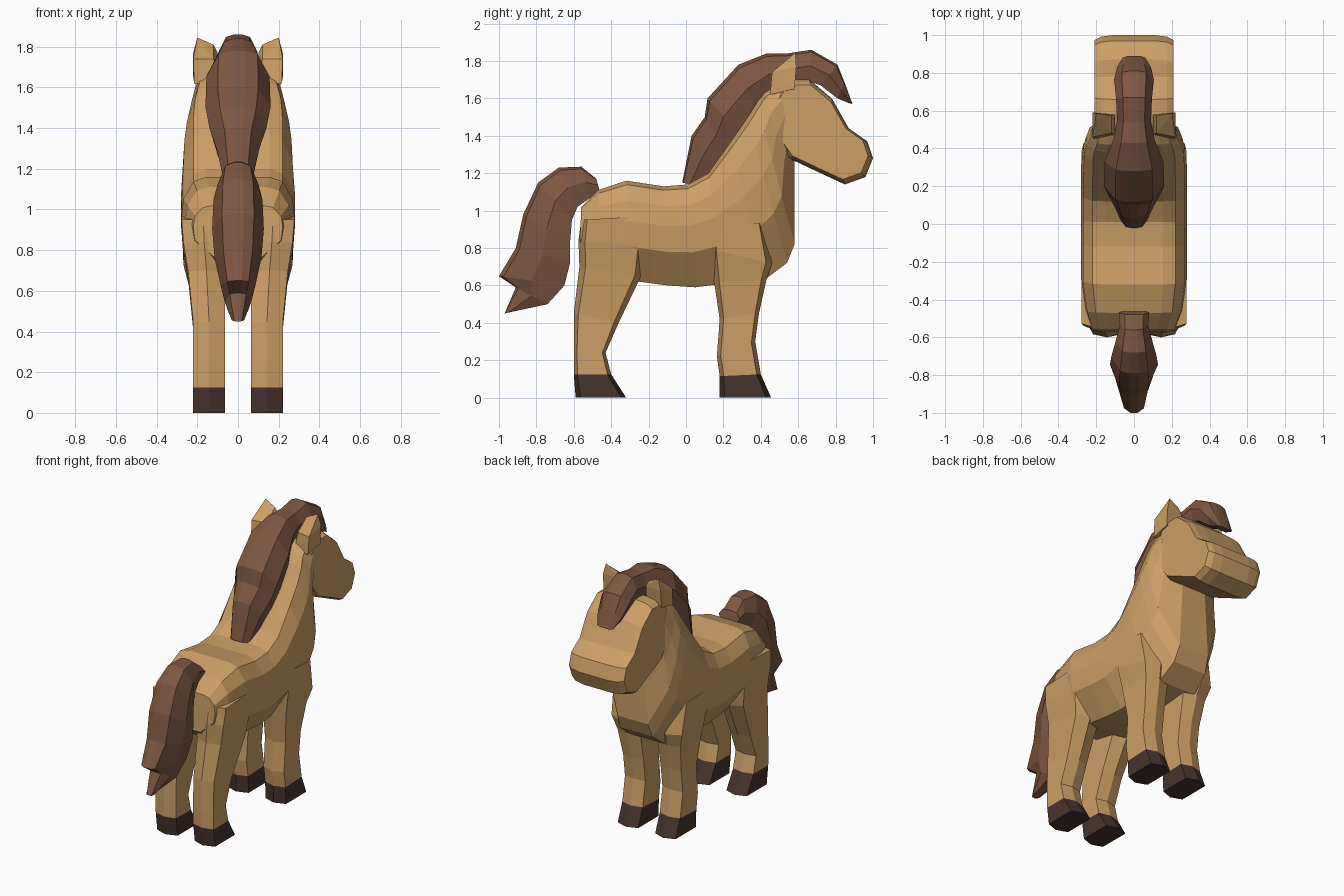
import bpy, bmesh
from mathutils import Vector

old = bpy.data.objects.get("Cube")
if old:
    bpy.data.objects.remove(old)


def material(name, rgb):
    m = bpy.data.materials.new(name)
    m.use_nodes = True
    m.diffuse_color = (*rgb, 1)
    m.node_tree.nodes["Principled BSDF"].inputs["Base Color"].default_value = (*rgb, 1)
    return m


TAN = material("tan coat", (0.60, 0.345, 0.135))
BROWN = material("brown hair", (0.21, 0.095, 0.053))
DARK = material("dark hoof", (0.06, 0.034, 0.026))


def finish(name, bm, *mats):
    bmesh.ops.recalc_face_normals(bm, faces=bm.faces)
    mesh = bpy.data.meshes.new(name)
    bm.to_mesh(mesh)
    bm.free()
    for m in mats:
        mesh.materials.append(m)
    ob = bpy.data.objects.new(name, mesh)
    bpy.context.collection.objects.link(ob)
    return ob


def loft(rings):
    """Skin a list of equal-sized rings and cap both ends."""
    bm = bmesh.new()
    loops = [[bm.verts.new(p) for p in ring] for ring in rings]
    for a, b in zip(loops, loops[1:]):
        for i in range(len(a)):
            j = (i + 1) % len(a)
            bm.faces.new((a[i], a[j], b[j], b[i]))
    bm.faces.new(loops[0])
    bm.faces.new(loops[-1])
    return bm


def ring(top, bottom, w_top, w_bottom, profile):
    """Symmetric cross-section between two side-view points."""
    a, b = Vector((0, *top)), Vector((0, *bottom))
    half = []
    for xf, t in profile:
        p = a.lerp(b, t)
        p.x = xf * (w_top + (w_bottom - w_top) * t)
        half.append(p)
    return half + [Vector((-p.x, p.y, p.z)) for p in reversed(half)]


# Torso and neck: (top point, bottom point, top width, bottom width)
torso = [
    ((-.56, 1.02), (-.57, .76), .22, .22),
    ((-.47, 1.11), (-.44, .66), .26, .25),
    ((-.32, 1.16), (-.25, .62), .28, .28),
    ((-.12, 1.13), (-.10, .60), .28, .28),
    ((.01, 1.14), (.05, .59), .28, .28),
    ((.12, 1.20), (.20, .61), .28, .28),
    ((.24, 1.37), (.42, .63), .28, .28),
    ((.33, 1.50), (.54, .72), .28, .25),
    ((.38, 1.58), (.58, .82), .27, .23),
    ((.42, 1.63), (.58, 1.08), .25, .20),
    ((.50, 1.68), (.58, 1.27), .23, .18),
]
body_profile = [(.55, 0), (.78, .04), (.96, .2), (1, .4), (.96, .66), (.5, 1)]
finish("body", loft([ring(*s, body_profile) for s in torso]), TAN)

# Head: side outline stacked across x, with chamfered cheeks
outline = [(.40, 1.50), (.50, 1.66), (.58, 1.70), (.66, 1.70), (.78, 1.60), (.87, 1.44),
           (.97, 1.37), (1.0, 1.28), (.96, 1.18), (.85, 1.14), (.72, 1.20), (.55, 1.28)]
cy, cz = .73, 1.41
slices = [(-.21, .9), (-.175, .97), (-.11, 1), (.11, 1), (.175, .97), (.21, .9)]
finish("head", loft([[(x, cy + (y - cy) * s, cz + (z - cz) * s) for y, z in outline]
                     for x, s in slices]), TAN)

# Mane and tail share one ridged lock section
lock_profile = [(.22, 0), (.62, .07), (1, .5), (.75, 1)]
mane = [
    ((-.02, 1.15), (.06, 1.13), .07),
    ((.03, 1.40), (.16, 1.20), .105),
    ((.10, 1.50), (.22, 1.30), .14),
    ((.115, 1.60), (.29, 1.41), .16),
    ((.28, 1.78), (.38, 1.53), .155),
    ((.43, 1.84), (.46, 1.62), .11),
    ((.54, 1.84), (.55, 1.67), .09),
    ((.67, 1.86), (.66, 1.69), .095),
    ((.81, 1.78), (.72, 1.67), .105),
    ((.85, 1.68), (.81, 1.60), .09),
    ((.89, 1.57), (.87, 1.575), .06),
]
tail = [
    ((-.48, 1.17), (-.46, 1.10), .08),
    ((-.56, 1.235), (-.51, 1.07), .075),
    ((-.68, 1.23), (-.58, 1.02), .10),
    ((-.79, 1.15), (-.61, .95), .12),
    ((-.87, .98), (-.62, .83), .127),
    ((-.91, .80), (-.62, .72), .115),
    ((-1.0, .65), (-.65, .60), .085),
    ((-.91, .59), (-.74, .50), .065),
    ((-.97, .45), (-.93, .46), .03),
]
for name, locks in (("mane", mane), ("tail", tail)):
    finish(name, loft([ring(a, b, w, w, lock_profile) for a, b, w in locks]), BROWN)

# Legs: (rear point, front point, outer x), hoof at the two lowest levels
hind = [
    ((-.59, 0), (-.32, 0), .22), ((-.60, .125), (-.40, .125), .22),
    ((-.60, .24), (-.43, .24), .22), ((-.60, .45), (-.36, .40), .22),
    ((-.57, .70), (-.24, .65), .245), ((-.575, .84), (-.22, .81), .268),
    ((-.56, .95), (-.24, .97), .277),
]
fore = [
    ((.18, 0), (.455, 0), .22), ((.18, .115), (.40, .125), .22),
    ((.165, .22), (.37, .30), .22), ((.18, .42), (.39, .45), .22),
    ((.15, .62), (.43, .63), .24), ((.13, .79), (.46, .72), .268),
    ((.13, .95), (.42, .93), .277),
]
INNER, BEVEL = .065, .1


def leg_ring(rear, front, outer, side):
    a, b = Vector((0, *rear)), Vector((0, *front))
    mid = (INNER + outer) / 2
    pts = []
    for x, t in ((mid, 0), (outer, BEVEL), (outer, 1 - BEVEL),
                 (mid, 1), (INNER, 1 - BEVEL), (INNER, BEVEL)):
        p = a.lerp(b, t)
        p.x = x * side
        pts.append(p)
    return pts


for side, label in ((1, "left"), (-1, "right")):
    for kind, levels in (("hind", hind), ("fore", fore)):
        bm = loft([leg_ring(*lv, side) for lv in levels])
        for f in bm.faces:
            f.material_index = int(f.calc_center_median().z < .1)
        finish(f"{kind}_leg_{label}", bm, TAN, DARK)

    # Ear: pointed wedge on the side of the head
    bm = bmesh.new()
    for x, y, z in ((.10, .47, 1.62), (.215, .45, 1.62), (.22, .58, 1.65), (.10, .57, 1.65),
                    (.22, .46, 1.74), (.12, .48, 1.74), (.22, .59, 1.77), (.10, .58, 1.77),
                    (.20, .585, 1.845), (.12, .575, 1.81)):
        bm.verts.new((x * side, y, z))
    bmesh.ops.convex_hull(bm, input=bm.verts)
    finish(f"ear_{label}", bm, TAN)
